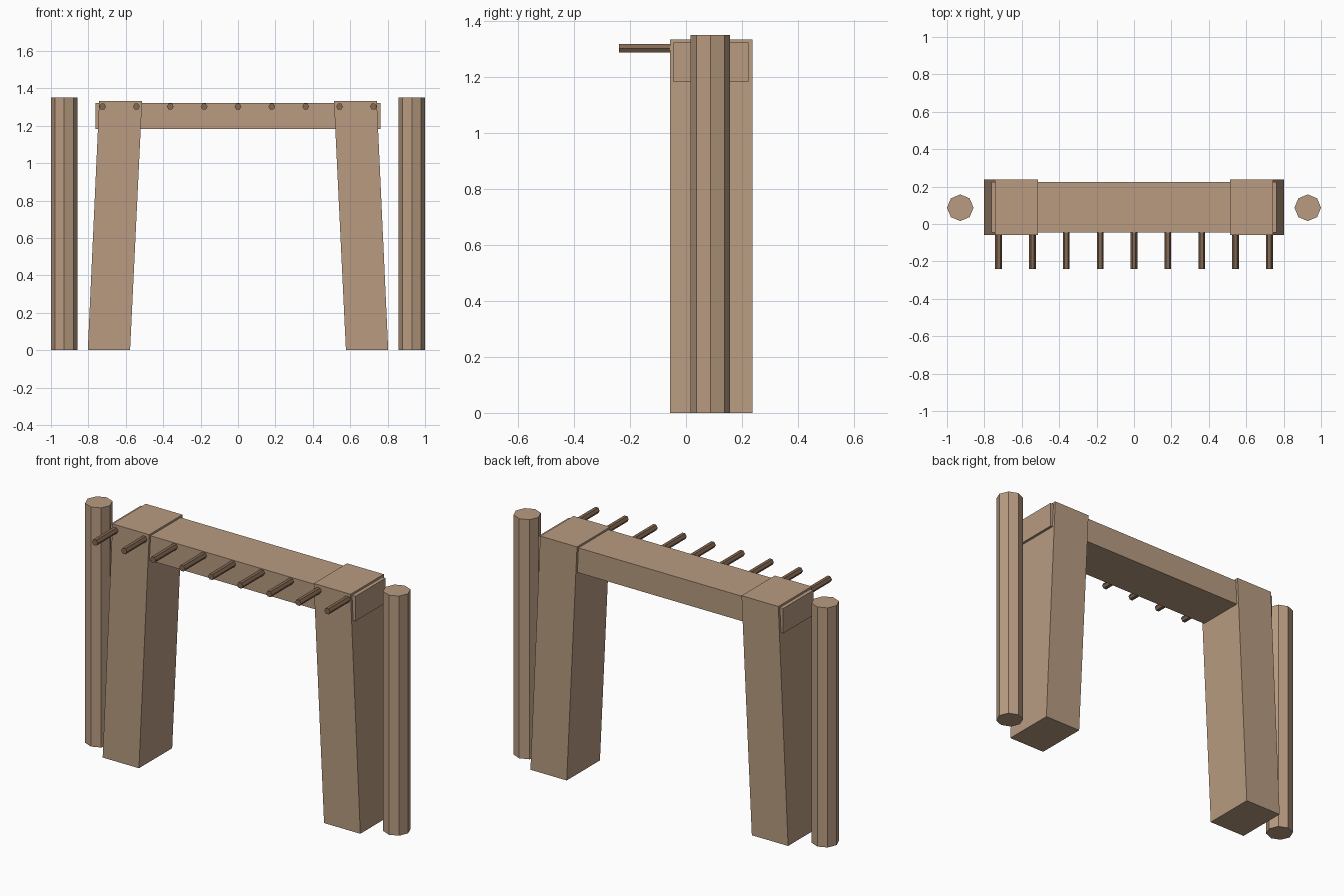
import bpy, bmesh
from math import pi
from mathutils import Matrix

if "Cube" in bpy.data.objects:
    bpy.data.objects.remove(bpy.data.objects["Cube"])


def material(name, rgb):
    m = bpy.data.materials.new(name)
    m.diffuse_color = (*rgb, 1)
    m.use_nodes = True
    m.node_tree.nodes["Principled BSDF"].inputs["Base Color"].default_value = m.diffuse_color
    return m


wood = material("wood", (0.48, 0.33, 0.22))
dark_wood = material("dark_wood", (0.23, 0.14, 0.085))


def finish(name, bm, mat):
    bmesh.ops.recalc_face_normals(bm, faces=bm.faces[:])
    mesh = bpy.data.meshes.new(name)
    bm.to_mesh(mesh)
    bm.free()
    mesh.materials.append(mat)
    ob = bpy.data.objects.new(name, mesh)
    bpy.context.collection.objects.link(ob)
    return ob


def prism(name, profile, y0, y1, mat):
    """Extrude an (x, z) profile from y0 to y1."""
    bm = bmesh.new()
    face = bm.faces.new([bm.verts.new((x, y0, z)) for x, z in profile])
    ext = bmesh.ops.extrude_face_region(bm, geom=[face])
    verts = [g for g in ext["geom"] if isinstance(g, bmesh.types.BMVert)]
    bmesh.ops.translate(bm, vec=(0, y1 - y0, 0), verts=verts)
    return finish(name, bm, mat)


def rod(name, sides, radius, length, matrix, mat):
    bm = bmesh.new()
    bmesh.ops.create_cone(bm, cap_ends=True, segments=sides, radius1=radius,
                          radius2=radius, depth=length, matrix=matrix)
    return finish(name, bm, mat)


# Slanted legs and round side posts, left and right
for side, s in (("left", -1), ("right", 1)):
    prism(side + "_leg", [(s * 0.803, 0), (s * 0.577, 0), (s * 0.513, 1.333), (s * 0.742, 1.333)],
          -0.058, 0.238, wood)
    rod(side + "_post", 8, 0.071, 1.35,
        Matrix.Translation((s * 0.929, 0.087, 0.675)), wood)

# Top beam
prism("crossbeam", [(-0.763, 1.182), (0.763, 1.182), (0.763, 1.322), (-0.763, 1.322)],
      -0.045, 0.224, wood)

# Row of hexagonal pegs on the front
turn = Matrix.Rotation(pi / 2, 4, 'X') @ Matrix.Rotation(pi / 2, 4, 'Z')
for i in range(9):
    rod(f"peg_{i + 1}", 6, 0.018, 0.22,
        Matrix.Translation(((i - 4) * 0.181, -0.13, 1.302)) @ turn, dark_wood)
